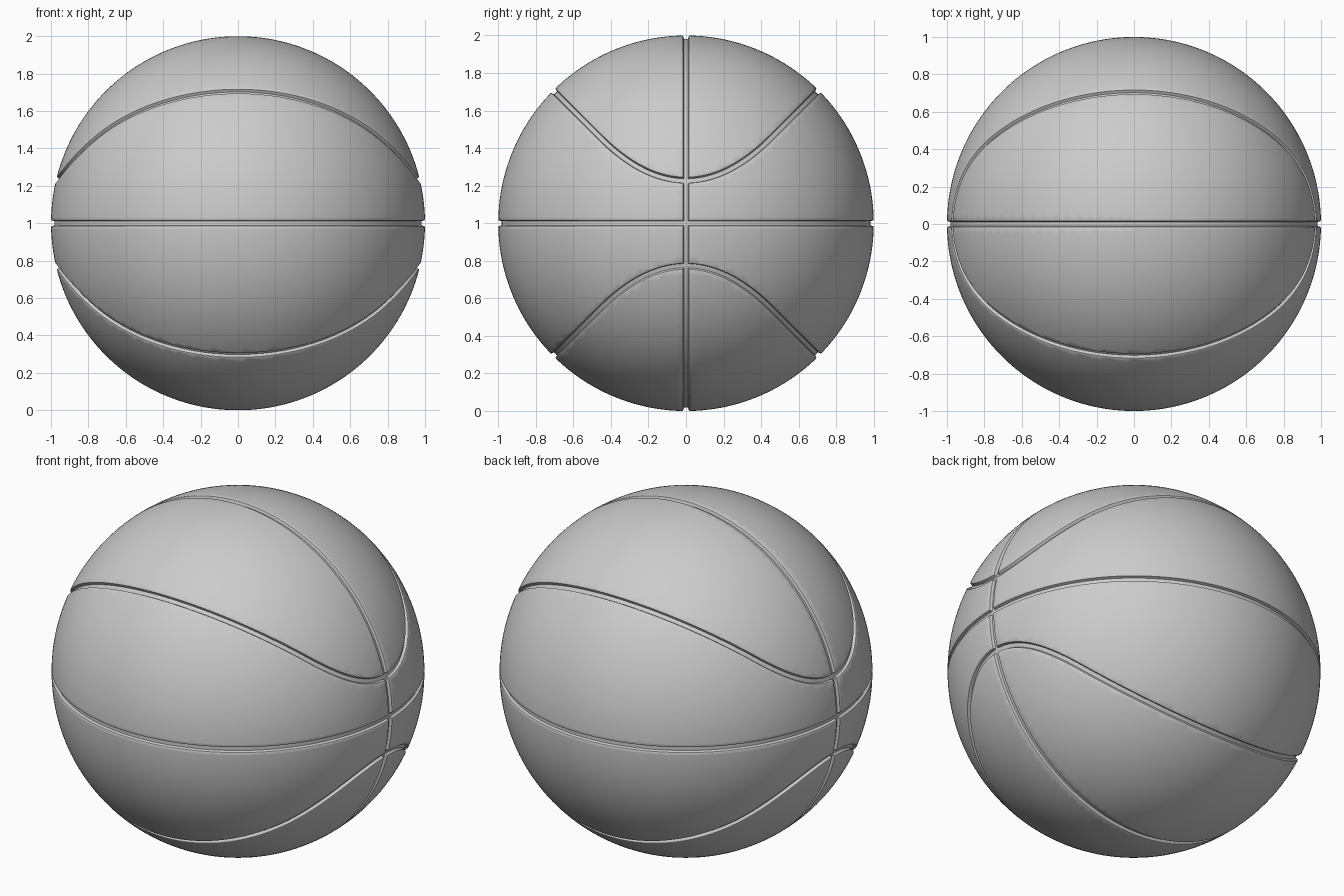
import bpy, bmesh, math
from mathutils import Vector

if "Cube" in bpy.data.objects:
    bpy.data.objects.remove(bpy.data.objects["Cube"])

W = 0.46        # blend width of the curved seam
DEPTH = 0.018   # groove depth
# groove cross-section: (distance from centre line, share of depth)
PROFILE = [(0.0, 1.0), (0.011, 1.0), (0.016, 0.15), (0.021, 0.0)]


# Signed distances to the seams; every seam depends only on y and z
def equator(p):
    return p.z


def meridian(p):
    return p.y


def curved(p):
    y, z = abs(p.y), abs(p.z)
    if y < W:
        f, df = W / 2 + y * y / (2 * W), y / W
    else:
        f, df = y, 1.0
    return (z - f) / math.sqrt(1 + df * df)


SEAMS = (equator, meridian, curved)


def groove(d):
    for (d0, h0), (d1, h1) in zip(PROFILE, PROFILE[1:]):
        if d <= d1 + 1e-5:
            return h0 + (h1 - h0) * min(1, (d - d0) / (d1 - d0))
    return 0.0


def cut(bm, func, iso):
    """Insert an edge loop where func equals iso."""
    eps = 3e-5
    value = {v: func(v.co) - iso for v in bm.verts}
    loop = [v for v, d in value.items() if abs(d) < eps]
    for e in list(bm.edges):
        a, b = e.verts
        da, db = value[a], value[b]
        if da * db >= 0 or min(abs(da), abs(db)) < eps:
            continue
        lo, hi = 0.0, 1.0
        ca, cb = a.co.copy(), b.co.copy()
        for _ in range(18):
            t = (lo + hi) / 2
            if (func(ca.lerp(cb, t).normalized()) - iso) * da > 0:
                lo = t
            else:
                hi = t
        _, v = bmesh.utils.edge_split(e, a, t)
        v.co = ca.lerp(cb, t).normalized()
        loop.append(v)
    bmesh.ops.connect_verts(bm, verts=loop)


# Ball: dense sphere with edge loops cut along each groove, then pressed in
bm = bmesh.new()
bmesh.ops.create_icosphere(bm, subdivisions=6, radius=1)
for v in bm.verts:
    v.co.normalize()
for seam in SEAMS:
    for d, _ in PROFILE[1:]:
        cut(bm, seam, d)
        cut(bm, seam, -d)
for v in bm.verts:
    n = v.co.normalized()
    press = max(groove(abs(s(n))) for s in SEAMS)
    v.co = n * (1 - DEPTH * press) + Vector((0, 0, 1))
bmesh.ops.triangulate(bm, faces=[f for f in bm.faces if len(f.verts) > 4])
bmesh.ops.recalc_face_normals(bm, faces=bm.faces)

mesh = bpy.data.meshes.new("ball")
bm.to_mesh(mesh)
bm.free()
ball = bpy.data.objects.new("ball", mesh)
bpy.context.collection.objects.link(ball)
bpy.context.view_layer.objects.active = ball
ball.select_set(True)
bpy.ops.object.shade_smooth_by_angle(angle=math.radians(35))
